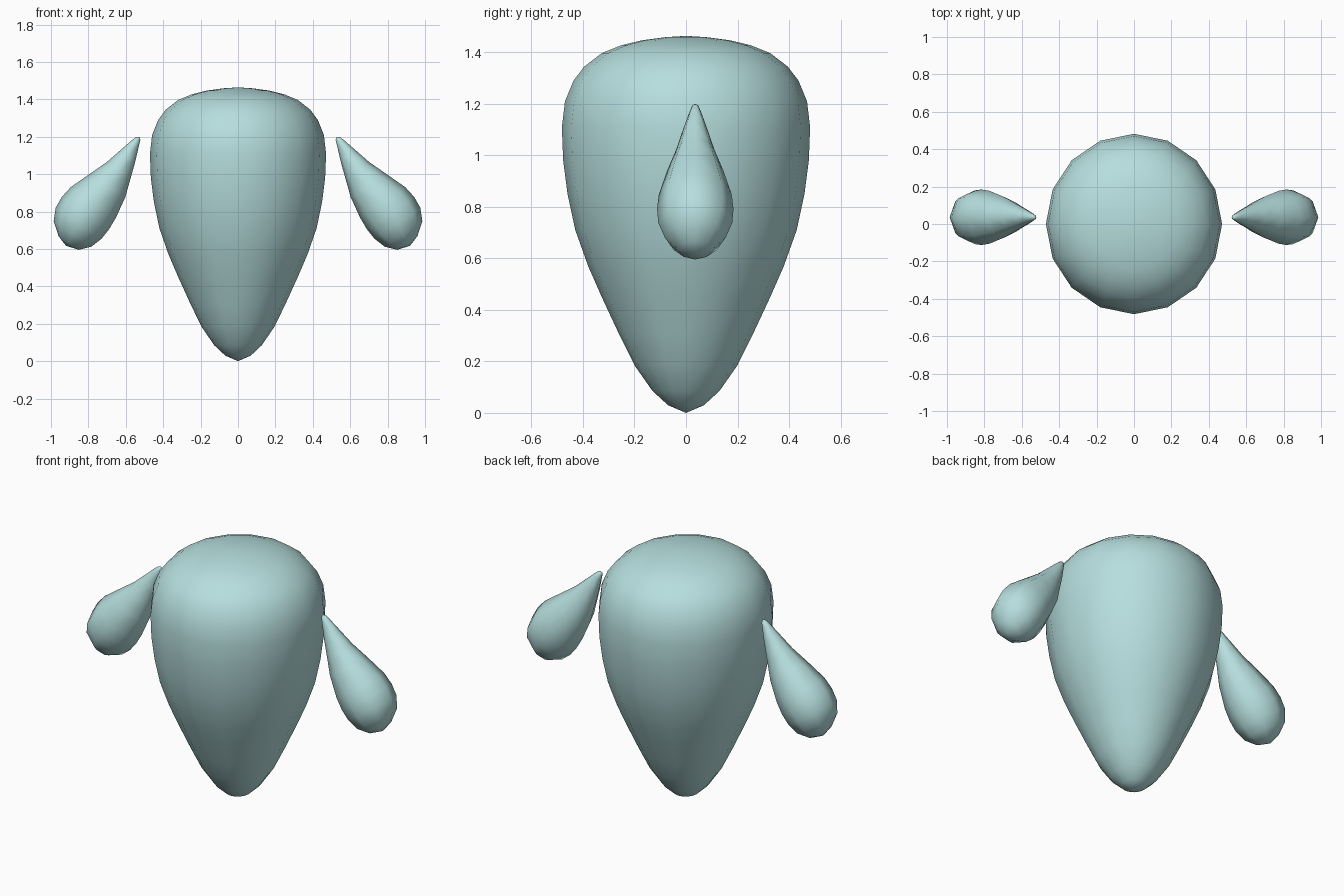
import bpy, bmesh, math
from mathutils import Vector

if "Cube" in bpy.data.objects:
    bpy.data.objects.remove(bpy.data.objects["Cube"])

aqua = bpy.data.materials.new("pale_aqua")
aqua.diffuse_color = (0.47, 0.73, 0.73, 1)
aqua.use_nodes = True
aqua.node_tree.nodes["Principled BSDF"].inputs["Base Color"].default_value = aqua.diffuse_color


def loft(name, rings, sides, bottom, top):
    """Skin elliptical rings (centre, axis_a, axis_b) and close both ends with a point."""
    bm = bmesh.new()
    loops = []
    for c, a, b in rings:
        loops.append([bm.verts.new(c + a * math.cos(2 * math.pi * i / sides)
                                   + b * math.sin(2 * math.pi * i / sides)) for i in range(sides)])
    first, last = bm.verts.new(bottom), bm.verts.new(top)
    for i in range(sides):
        j = (i + 1) % sides
        for lo, hi in zip(loops, loops[1:]):
            bm.faces.new((lo[i], lo[j], hi[j], hi[i]))
        bm.faces.new((first, loops[0][j], loops[0][i]))
        bm.faces.new((last, loops[-1][i], loops[-1][j]))
    bmesh.ops.recalc_face_normals(bm, faces=bm.faces)
    for f in bm.faces:
        f.smooth = True
    mesh = bpy.data.meshes.new(name)
    bm.to_mesh(mesh)
    bm.free()
    mesh.materials.append(aqua)
    obj = bpy.data.objects.new(name, mesh)
    bpy.context.collection.objects.link(obj)
    return obj


# Body: rounded top tapering to a blunt point, (radius, height)
body_profile = [(0.07, 0.03), (0.13, 0.085), (0.20, 0.185), (0.262, 0.31), (0.325, 0.445),
                (0.38, 0.57), (0.43, 0.71), (0.46, 0.85), (0.477, 0.98), (0.482, 1.11),
                (0.47, 1.21), (0.437, 1.29), (0.395, 1.345), (0.327, 1.397),
                (0.25, 1.428), (0.17, 1.447), (0.08, 1.459)]
loft("body",
     [(Vector((0, 0, z)), Vector((r * 0.977, 0, 0)), Vector((0, r, 0))) for r, z in body_profile],
     16, Vector((0, 0, 0)), Vector((0, 0, 1.464)))

# Hands: drops hanging outward, (distance from tip, radius, sideways bend)
drop_profile = [(0.012, 0.014, 0), (0.04, 0.024, 0), (0.12, 0.05, -0.005), (0.21, 0.077, -0.008),
                (0.31, 0.113, -0.005), (0.43, 0.146, 0.008), (0.50, 0.153, 0.011),
                (0.565, 0.148, 0.011), (0.63, 0.122, 0.006), (0.682, 0.066, -0.004)]
for side, name in ((-1, "left_hand"), (1, "right_hand")):
    tip = Vector((side * 0.527, 0.036, 1.2))
    along = Vector((side * 0.56, 0, -0.83)).normalized()
    across = Vector((side * 0.83, 0, 0.56)).normalized()
    loft(name,
         [(tip + along * t + across * bend, across * r, Vector((0, r * 0.97, 0)))
          for t, r, bend in drop_profile],
         8, tip, tip + along * 0.703)
